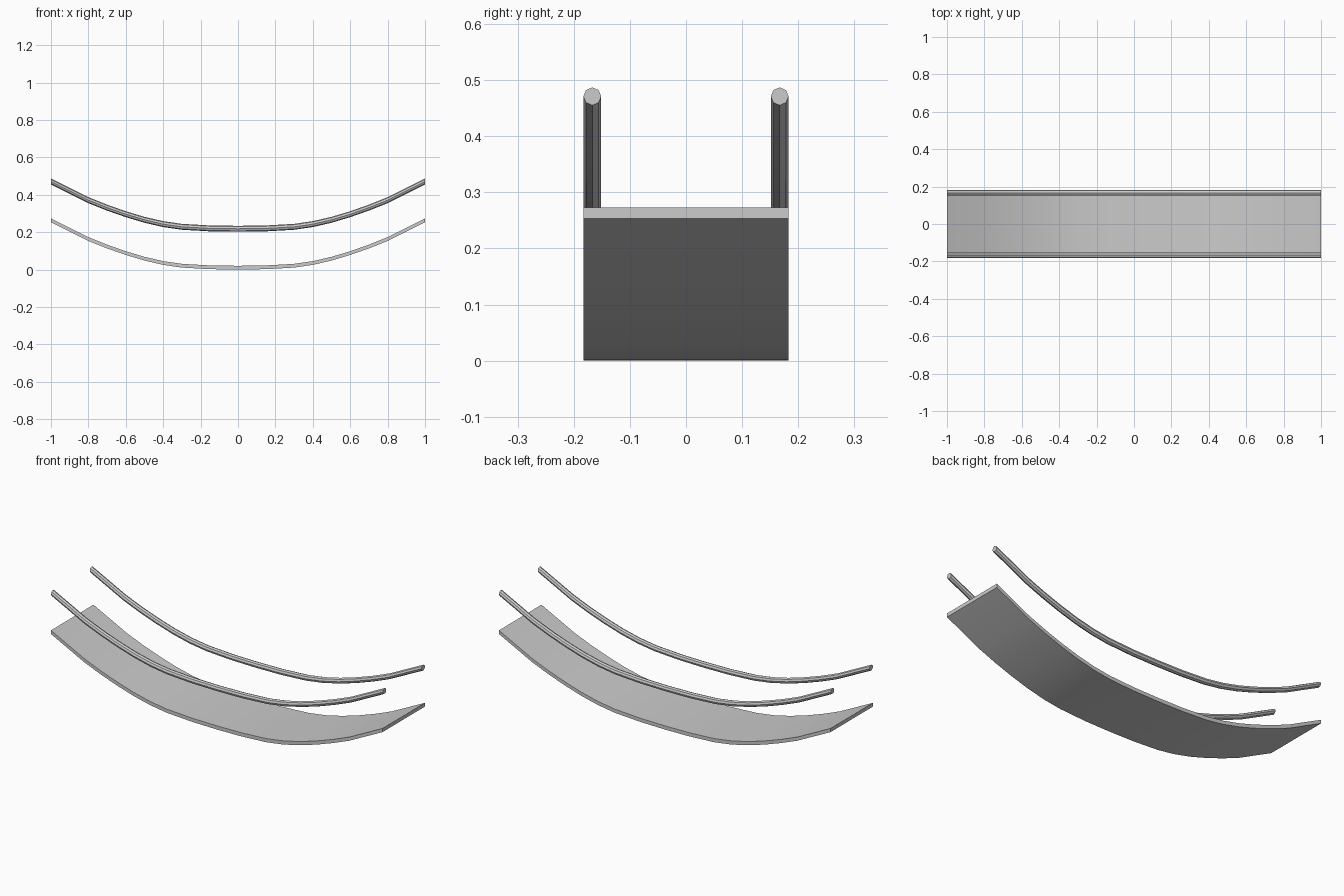
import bpy, bmesh, math

if "Cube" in bpy.data.objects:
    bpy.data.objects.remove(bpy.data.objects["Cube"])

# Half of the sagging curve (x, underside height), mirrored about x = 0
half = [(0.15, 0.002), (0.3, 0.0105), (0.4, 0.025), (0.5, 0.048), (0.6, 0.078),
        (0.7, 0.113), (0.8, 0.153), (1.0, 0.253)]
path = [(-x, z) for x, z in reversed(half)] + [(0, 0)] + half


def sweep(name, section):
    """Sweep a closed (y, z) section along the path, with vertical end cuts."""
    bm = bmesh.new()
    rings = [[bm.verts.new((x, y, z + dz)) for y, dz in section] for x, z in path]
    n = len(section)
    for a, b in zip(rings, rings[1:]):
        for i in range(n):
            j = (i + 1) % n
            bm.faces.new((a[i], a[j], b[j], b[i]))
    bm.faces.new(rings[0])
    bm.faces.new(rings[-1])
    bmesh.ops.recalc_face_normals(bm, faces=bm.faces)
    mesh = bpy.data.meshes.new(name)
    bm.to_mesh(mesh)
    bm.free()
    ob = bpy.data.objects.new(name, mesh)
    bpy.context.collection.objects.link(ob)
    bpy.context.view_layer.objects.active = ob
    bpy.ops.object.select_all(action='DESELECT')
    ob.select_set(True)
    bpy.ops.object.shade_smooth_by_angle(angle=math.radians(30))
    return ob


# Bridge deck
sweep("deck", [(-0.183, 0), (0.183, 0), (0.183, 0.02), (-0.183, 0.02)])

# Octagonal hand ropes along both sides
for side, label in ((-1, "front"), (1, "back")):
    ring = [(side * 0.167 + 0.0158 * math.cos(k * math.pi / 4),
             0.218 + 0.0158 * math.sin(k * math.pi / 4)) for k in range(8)]
    sweep(label + "_hand_rope", ring)
